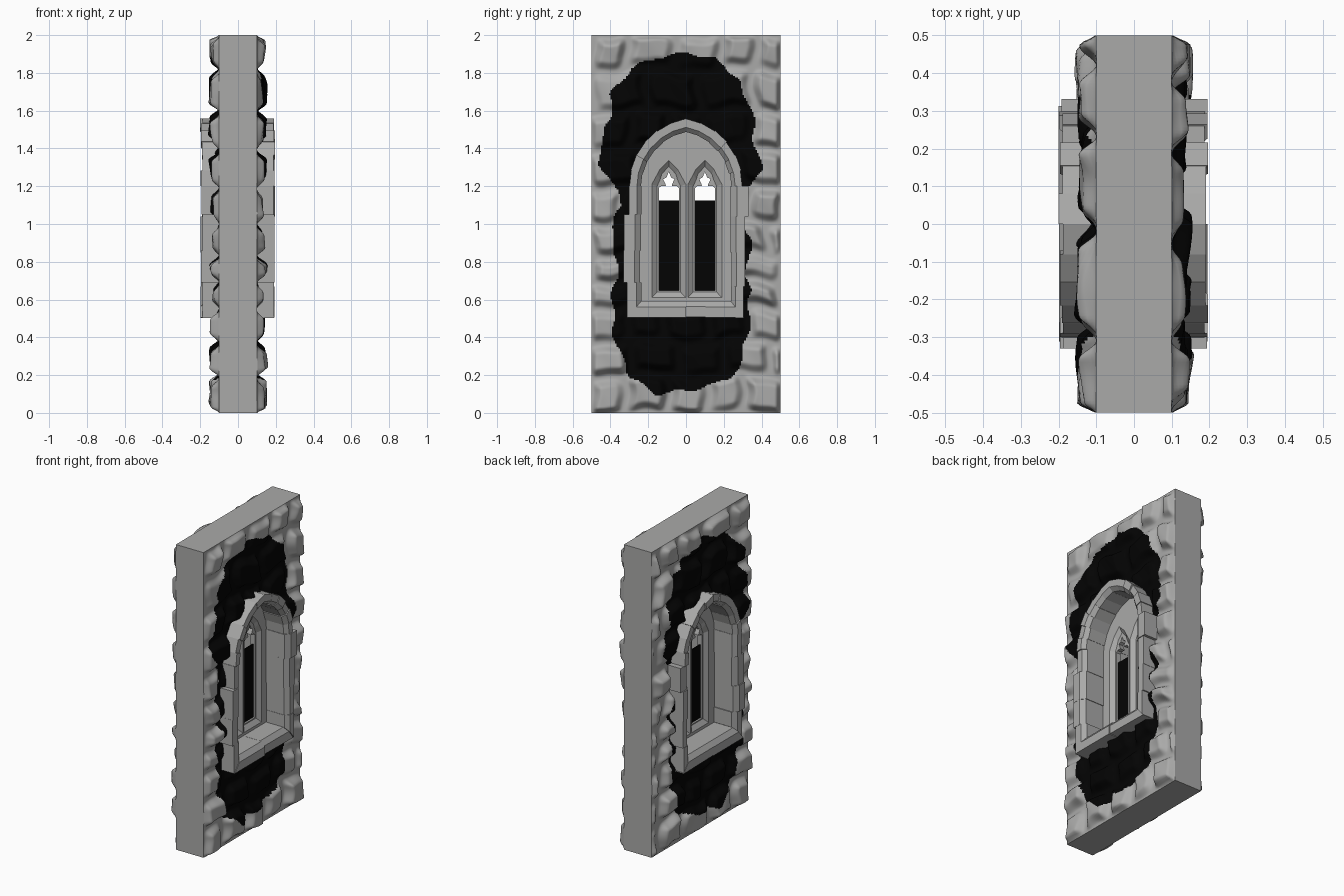
import bpy, bmesh, math, random
from mathutils import Matrix

if "Cube" in bpy.data.objects:
    bpy.data.objects.remove(bpy.data.objects["Cube"])

random.seed(4)


def material(name, v):
    m = bpy.data.materials.new(name)
    m.diffuse_color = (*v, 1)
    m.use_nodes = True
    m.node_tree.nodes["Principled BSDF"].inputs["Base Color"].default_value = m.diffuse_color
    return m


STONE = material("grey stone", (0.40, 0.40, 0.395))
DARK = material("black stone and glass", (0.001, 0.001, 0.001))


def add(name, bm, mats):
    me = bpy.data.meshes.new(name)
    bmesh.ops.recalc_face_normals(bm, faces=bm.faces)
    bm.to_mesh(me)
    bm.free()
    for m in mats:
        me.materials.append(m)
    ob = bpy.data.objects.new(name, me)
    bpy.context.collection.objects.link(ob)
    return ob


def half_arch(w, spring, apex, n):
    """Right half of a pointed arch, spring to apex, as (y, z) points."""
    r = apex - spring
    c = (r * r - w * w) / (2 * w)
    end = math.atan2(r, c)
    return [((w + c) * math.cos(end * i / n) - c, spring + (w + c) * math.sin(end * i / n))
            for i in range(n + 1)]


def arch_outline(w, bottom, spring, apex, n=8):
    h = half_arch(w, spring, apex, n)
    return [(-w, bottom), (w, bottom)] + h + [(-y, z) for y, z in reversed(h[:-1])]


def inside(y, z, poly):
    hit = False
    for (y0, z0), (y1, z1) in zip(poly, poly[1:] + poly[:1]):
        if (z0 > z) != (z1 > z) and y < y0 + (z - z0) / (z1 - z0) * (y1 - y0):
            hit = not hit
    return hit


# ---- rubble wall: two stone-relief faces joined by flat ends ----
NY, NZ = 120, 240
COURSES = [-0.01, 0.2, 0.38, 0.56, 0.70, 0.84, 1.01, 1.20, 1.40, 1.60, 1.82, 2.01]
BLOB = [(-.45, 1.3), (-.46, 1.4), (-.40, 1.55), (-.40, 1.68), (-.3, 1.82), (-.15, 1.88), (0, 1.91),
        (.15, 1.87), (.28, 1.76), (.35, 1.6), (.36, 1.45), (.4, 1.3), (.36, 1.2), (.3, 1.17),
        (.3, .98), (.34, .9), (.34, .8), (.3, .72), (.34, .64), (.33, .4), (.26, .2), (.15, .15),
        (0, .12), (-.15, .1), (-.3, .2), (-.38, .4), (-.39, .6), (-.36, .8), (-.4, .98),
        (-.34, 1.1), (-.37, 1.18)]
HOLE = arch_outline(0.27, 0.54, 1.2, 1.525)


def stone_courses():
    rows = []
    for z0, z1 in zip(COURSES, COURSES[1:]):
        y, stones = -0.5 - random.uniform(0, 0.08), []
        while y < 0.5:
            w = random.uniform(0.18, 0.3)
            stones.append((y, y + w, z0, z1, random.uniform(.028, .05),
                           random.uniform(-.1, .1), random.uniform(-.12, .12)))
            y += w
        rows.append(stones)
    return rows


def ramp(d, gap, width):
    t = max(0, min(1, (d - gap) / width))
    return t * t * (3 - 2 * t)


def relief(y, z, rows):
    wy = y + 0.012 * math.sin(17 * z + 3) + 0.004 * math.sin(41 * z)
    wz = z + 0.016 * math.sin(13 * y + 1) + 0.005 * math.sin(37 * y + 5 * z)
    wz = min(max(wz, 0), 1.999)
    row = next(r for r in rows if r[0][2] <= wz < r[0][3])
    y0, y1, z0, z1, h, ty, tz = next((s for s in row if wy < s[1]), row[-1])
    k = ramp(min(wy - y0, y1 - wy), .008, .05) * ramp(min(wz - z0, z1 - wz), .006, .05)
    edge = ramp(min(.5 - abs(y), z, 2 - z), -.004, .03)    # stones die into the flat ends
    top = h + ty * (wy - (y0 + y1) / 2) + tz * (wz - (z0 + z1) / 2) + .004 * math.sin(31 * y + 23 * z)
    return 0.1 + edge * k * max(0.012, top)


bm = bmesh.new()
sheets = []
for side in (1, -1):
    rows = stone_courses()
    sheets.append([[bm.verts.new((side * relief(j / NY - .5, 2 * i / NZ, rows), j / NY - .5, 2 * i / NZ))
                    for j in range(NY + 1)] for i in range(NZ + 1)])
for g in sheets:
    for i in range(NZ):
        for j in range(NY):
            y, z = (j + .5) / NY - .5, 2 * (i + .5) / NZ
            if not inside(y, z, HOLE):
                f = bm.faces.new((g[i][j], g[i][j + 1], g[i + 1][j + 1], g[i + 1][j]))
                f.smooth = True
                ragged = .012 * math.sin(29 * z + 11 * y)
                f.material_index = int(inside(y + ragged, z + .01 * math.sin(33 * y), BLOB))
rim = ([(0, j) for j in range(NY)] + [(i, NY) for i in range(NZ)] +
       [(NZ, j) for j in range(NY, 0, -1)] + [(i, 0) for i in range(NZ, 0, -1)])
A, B = sheets
for (i, j), (k, l) in zip(rim, rim[1:] + rim[:1]):
    bm.faces.new((A[i][j], A[k][l], B[k][l], B[i][j]))
add("rubble_wall", bm, [STONE, DARK])


# ---- dressed stone surround: chamfered blocks between two stations ----
def block(bm, in0, out0, in1, out1):
    d, e = random.uniform(.185, .197), random.uniform(.188, .2)
    section = [(0, d - .025), (.35, d), (1, d), (1, -e), (.35, -e), (0, .025 - e)]
    grow = random.uniform(-.05, .04)          # uneven block faces
    rings = [[bm.verts.new((x, i[0] + (t + grow * (2 * t - 1)) * (o[0] - i[0]),
                            i[1] + (t + grow * (2 * t - 1)) * (o[1] - i[1]))) for t, x in section]
             for i, o in ((in0, out0), (in1, out1))]
    for k in range(6):
        n = (k + 1) % 6
        bm.faces.new((rings[0][k], rings[0][n], rings[1][n], rings[1][k]))
    bm.faces.new(rings[0])
    bm.faces.new(rings[1])


W = 0.238
bm = bmesh.new()
block(bm, (-W, .59), (-.31, .505), (0, .59), (0, .505))
block(bm, (0, .59), (0, .51), (W, .59), (.305, .505))
add("window_sill", bm, [STONE])

bm = bmesh.new()
JAMBS = {-1: ([.59, .69, .86, 1.05, 1.2], [.31, .335, .33, .3]),
         1: ([.59, .67, .85, 1.04, 1.2], [.305, .315, .312, .33])}
for s, (zs, outs) in JAMBS.items():
    for k, o in enumerate(outs):
        low = .505 if k == 0 else zs[k]
        block(bm, (s * W, zs[k]), (s * o, low), (s * W, zs[k + 1]), (s * o, zs[k + 1]))
add("jamb_blocks", bm, [STONE])

bm = bmesh.new()
inner, outer = half_arch(W, 1.2, 1.485, 6), half_arch(.3, 1.2, 1.56, 6)
for s in (-1, 1):
    for k in range(6):
        block(bm, *[(s * p[0], p[1]) for p in (inner[k], outer[k], inner[k + 1], outer[k + 1])])
add("arch_stones", bm, [STONE])


# ---- tracery: flat filled outlines with lancet holes ----
def plate(name, outlines, half):
    cu = bpy.data.curves.new(name, 'CURVE')
    cu.dimensions, cu.fill_mode, cu.extrude = '2D', 'BOTH', half
    for pts in outlines:
        sp = cu.splines.new('POLY')
        sp.points.add(len(pts) - 1)
        for p, (y, z) in zip(sp.points, pts):
            p.co = (y, z, 0, 1)
        sp.use_cyclic_u = True
    tmp = bpy.data.objects.new(name + "_curve", cu)
    bm = bmesh.new()
    me = bpy.data.meshes.new_from_object(tmp)
    me.transform(Matrix(((0, 0, 1, 0), (1, 0, 0, 0), (0, 1, 0, 0), (0, 0, 0, 1))))
    bm.from_mesh(me)
    bpy.data.objects.remove(tmp)
    for f in bm.faces:
        f.smooth = False
        f.material_index = 0
    bmesh.ops.remove_doubles(bm, verts=bm.verts, dist=1e-5)
    return add(name, bm, [STONE])


def lancet(cy, half):
    return [(cy + y, z) for y, z in half] + [(cy - y, z) for y, z in reversed(half) if y > 0]


RECESS = [(.09, .61), (.09, 1.21), (.06, 1.265), (.047, 1.29), (0, 1.337)]
STEP = [(.062, .64), (.062, 1.2), (.046, 1.235), (.037, 1.265), (0, 1.305)]
TREFOIL = [(.053, .647), (.053, 1.19), (.042, 1.2), (.016, 1.202), (.018, 1.212),
           (.03, 1.238), (.012, 1.246), (0, 1.277)]
CENTRES = (-.091, .1)
panel = arch_outline(W + .01, .57, 1.2, 1.495)
plate("tracery_panel", [panel] + [lancet(c, RECESS) for c in CENTRES], .038)
plate("trefoil_heads", [panel] + [lancet(c, TREFOIL) for c in CENTRES], .016)

# splayed mouldings around each light, both sides
bm = bmesh.new()
for c in CENTRES:
    for s in (-1, 1):
        a = [bm.verts.new((s * .038, y, z)) for y, z in lancet(c, RECESS)]
        b = [bm.verts.new((s * .016, y, z)) for y, z in lancet(c, STEP)]
        for k in range(len(a)):
            n = (k + 1) % len(a)
            bm.faces.new((a[k], a[n], b[n], b[k]))
add("lancet_mouldings", bm, [STONE])

# dark glass panes with the heads left open
bm = bmesh.new()
for c in CENTRES:
    bmesh.ops.create_cube(bm, size=1, matrix=Matrix.Translation((0, c, .885)) @
                          Matrix.Diagonal((.008, .108, .48, 1)))
add("glass_panes", bm, [DARK])
